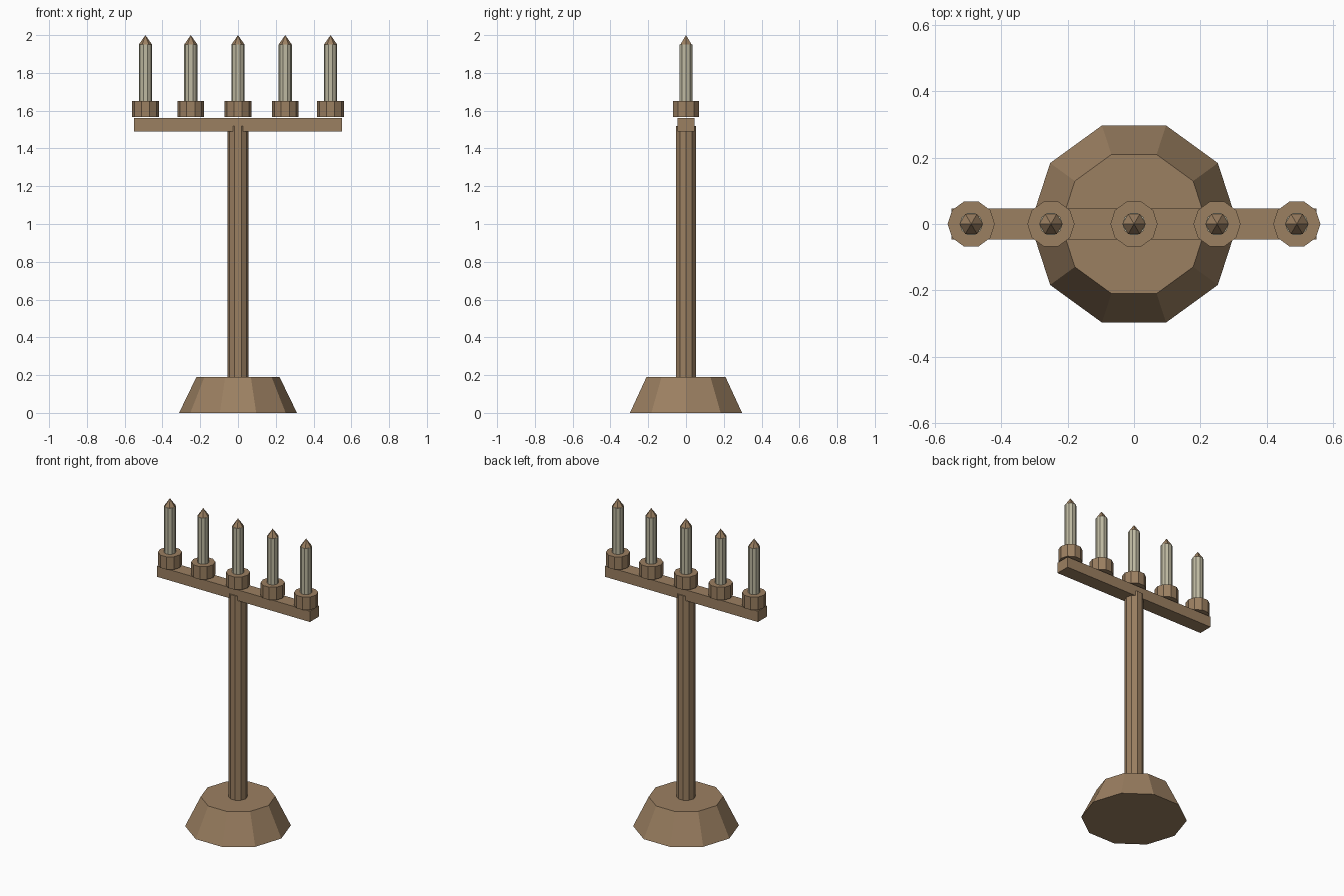
import bpy
from math import pi

if "Cube" in bpy.data.objects:
    bpy.data.objects.remove(bpy.data.objects["Cube"])


def material(name, rgb):
    m = bpy.data.materials.new(name)
    m.diffuse_color = (*rgb, 1.0)
    m.use_nodes = True
    m.node_tree.nodes["Principled BSDF"].inputs["Base Color"].default_value = m.diffuse_color
    return m


BROWN = material("aged_bronze", (0.33, 0.215, 0.12))
WAX = material("pale_wax", (0.52, 0.49, 0.36))


def frustum(name, sides, r1, r2, z0, z1, mat, x=0.0):
    # Rotate so that a corner points along +x
    bpy.ops.mesh.primitive_cone_add(vertices=sides, radius1=r1, radius2=r2, depth=z1 - z0,
                                    location=(x, 0, (z0 + z1) / 2), rotation=(0, 0, pi / 2))
    ob = bpy.context.object
    ob.name = name
    ob.data.materials.append(mat)
    return ob


# Foot and post
frustum("foot", 10, 0.312, 0.22, 0.0, 0.19, BROWN)
frustum("post", 10, 0.056, 0.056, 0.19, 1.52, BROWN)

# Cross bar
bpy.ops.mesh.primitive_cube_add(size=1, location=(0, 0, 1.525))
bar = bpy.context.object
bar.name = "cross_bar"
bar.scale = (1.10, 0.092, 0.07)
bar.data.materials.append(BROWN)

# Cups, candles and flames
for i, x in enumerate((-0.49, -0.25, 0.0, 0.25, 0.49), 1):
    frustum(f"cup_{i}", 10, 0.071, 0.071, 1.567, 1.65, BROWN, x)
    frustum(f"candle_{i}", 10, 0.035, 0.035, 1.65, 1.95, WAX, x)
    frustum(f"flame_{i}", 6, 0.035, 0.0, 1.95, 2.0, BROWN, x)
